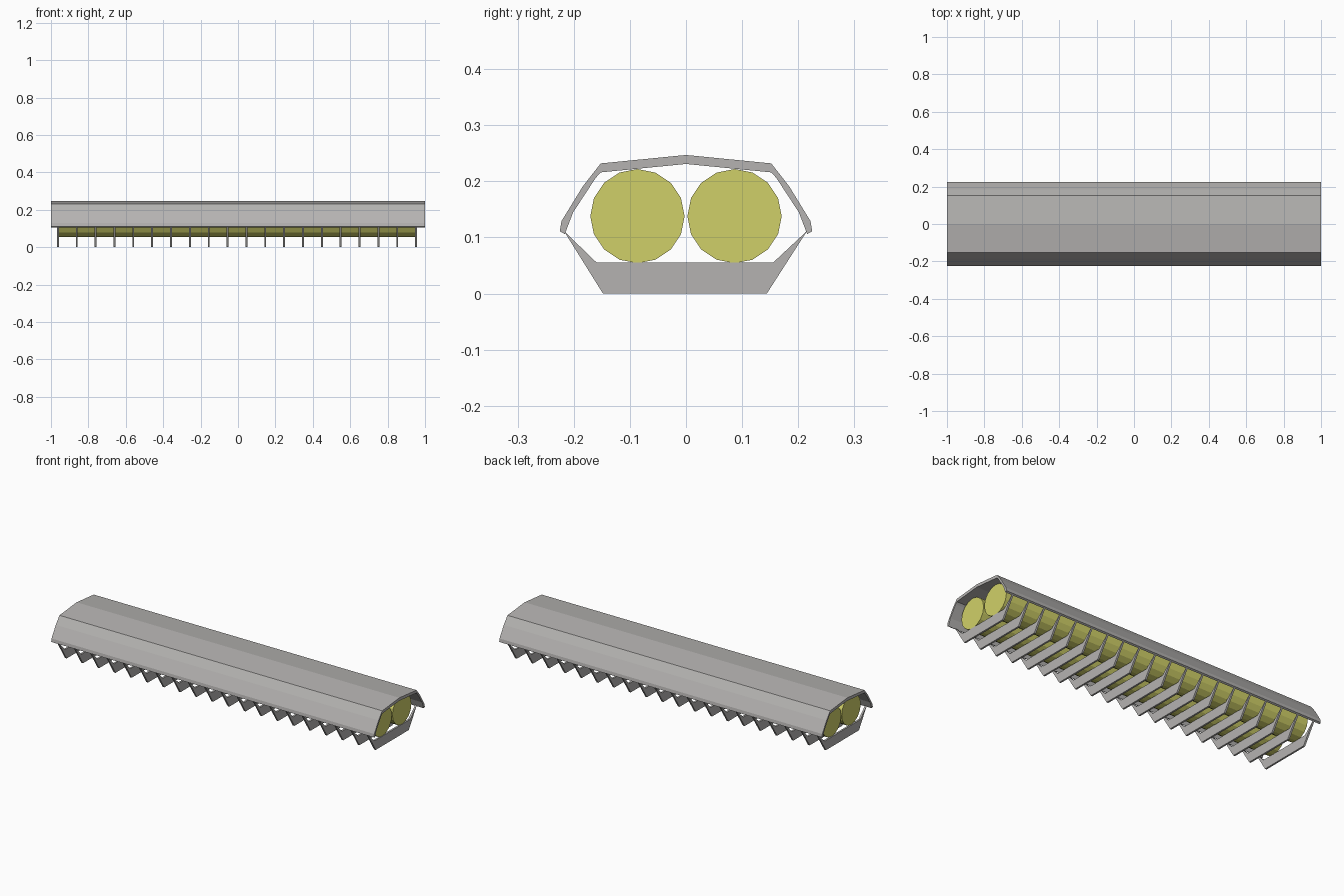
import bpy, bmesh, math

if "Cube" in bpy.data.objects:
    bpy.data.objects.remove(bpy.data.objects["Cube"])


def material(name, rgb):
    m = bpy.data.materials.new(name)
    m.diffuse_color = (*rgb, 1)
    m.use_nodes = True
    m.node_tree.nodes["Principled BSDF"].inputs["Base Color"].default_value = m.diffuse_color
    return m


GREY = material("grey_metal", (0.46, 0.45, 0.44))
YELLOW = material("yellow_tube", (0.63, 0.63, 0.14))


def extrude_profile(name, points, x0, x1, mat):
    """Solid made by sweeping a closed (y, z) profile from x0 to x1."""
    bm = bmesh.new()
    face = bm.faces.new([bm.verts.new((x0, y, z)) for y, z in points])
    out = bmesh.ops.extrude_face_region(bm, geom=[face], use_keep_orig=True)
    verts = [g for g in out["geom"] if isinstance(g, bmesh.types.BMVert)]
    bmesh.ops.translate(bm, verts=verts, vec=(x1 - x0, 0, 0))
    bmesh.ops.recalc_face_normals(bm, faces=bm.faces)
    bmesh.ops.triangulate(bm, faces=[f for f in bm.faces if len(f.verts) > 4])
    mesh = bpy.data.meshes.new(name)
    bm.to_mesh(mesh)
    bm.free()
    mesh.materials.append(mat)
    obj = bpy.data.objects.new(name, mesh)
    bpy.context.collection.objects.link(obj)
    return obj


# Folded sheet housing: outer and inner lines, mirrored across y
outer = [(0.225, 0.111), (0.222, 0.129), (0.184, 0.191), (0.152, 0.232)]
inner = [(0.152, 0.216), (0.161, 0.206), (0.201, 0.145), (0.216, 0.106)]


def flip(pts):
    return [(-y, z) for y, z in reversed(pts)]


housing = outer + [(0, 0.247)] + flip(outer) + flip(inner) + [(0, 0.231)] + inner
extrude_profile("housing", housing, -1, 1, GREY)

# Two sixteen-sided tubes side by side
for name, cy in (("front_tube", -0.0865), ("back_tube", 0.0865)):
    circle = [(cy + 0.084 * math.cos(a), 0.138 + 0.084 * math.sin(a))
              for a in (i * math.tau / 16 for i in range(16))]
    extrude_profile(name, circle, -0.963, 0.955, YELLOW)

# Row of thin guard ribs hanging under the tubes
rib = [(-0.148, 0), (0.144, 0), (0.216, 0.112), (0.155, 0.055),
       (-0.159, 0.055), (-0.218, 0.112)]
for i in range(20):
    x = -0.963 + i * 0.1008
    extrude_profile(f"guard_rib_{i + 1}", rib, x - 0.005, x + 0.005, GREY)
